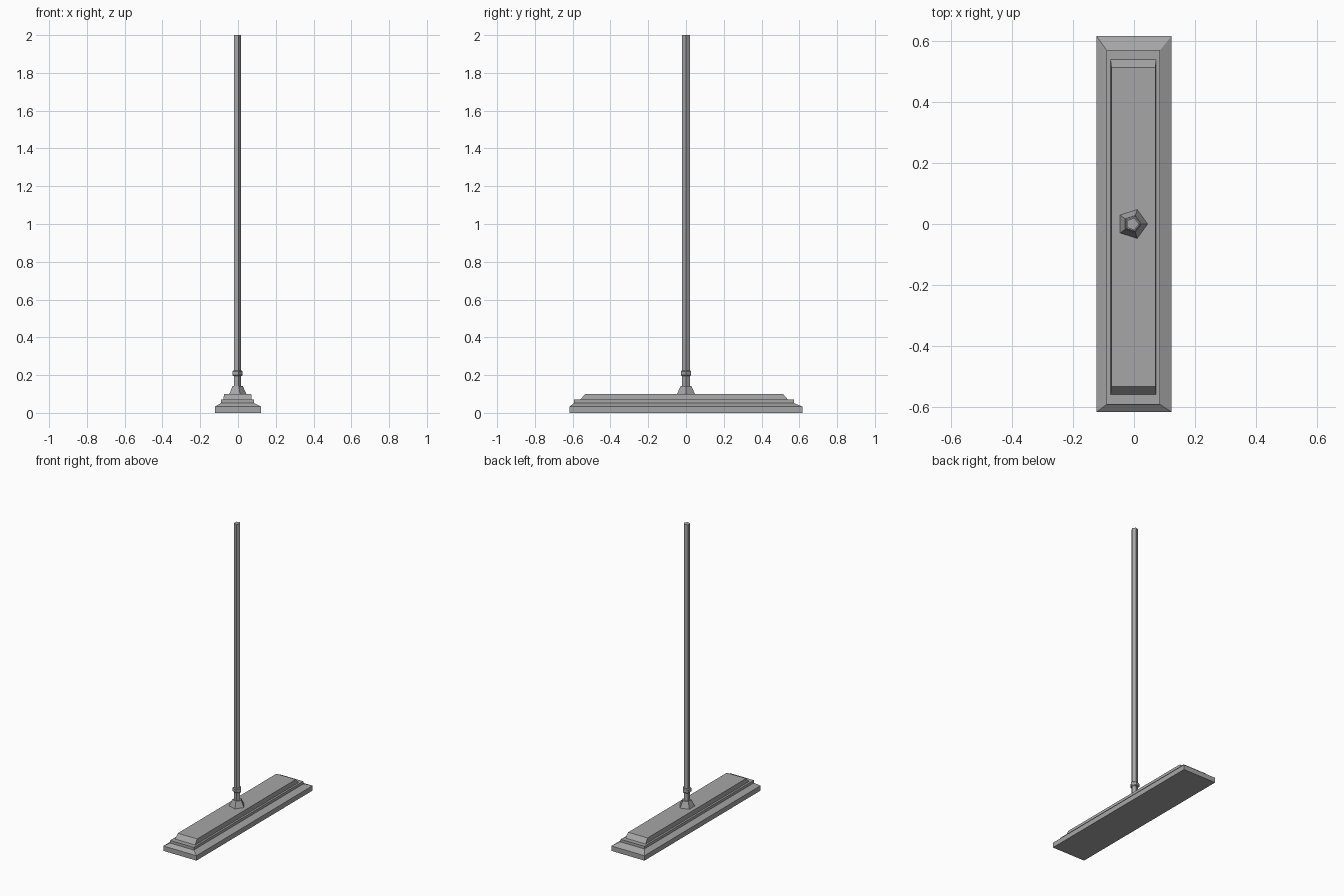
import bpy, bmesh, math

cube = bpy.data.objects.get("Cube")
if cube:
    bpy.data.objects.remove(cube, do_unlink=True)

grey = bpy.data.materials.new("mid_grey")
grey.use_nodes = True
COLOUR = (0.38, 0.38, 0.38, 1)
grey.diffuse_color = COLOUR
grey.node_tree.nodes["Principled BSDF"].inputs["Base Color"].default_value = COLOUR


def loft(name, rings):
    """Join matching rings of points, bottom to top, into a capped solid."""
    bm = bmesh.new()
    loops = [[bm.verts.new(p) for p in ring] for ring in rings]
    n = len(loops[0])
    for low, high in zip(loops, loops[1:]):
        for i in range(n):
            j = (i + 1) % n
            bm.faces.new((low[i], low[j], high[j], high[i]))
    bm.faces.new(loops[0][::-1])
    bm.faces.new(loops[-1])
    bmesh.ops.recalc_face_normals(bm, faces=bm.faces)
    mesh = bpy.data.meshes.new(name)
    bm.to_mesh(mesh)
    bm.free()
    mesh.materials.append(grey)
    obj = bpy.data.objects.new(name, mesh)
    bpy.context.collection.objects.link(obj)
    return obj


def rect(hx, hy, z, cx=0.0, cy=0.0):
    return [(cx + sx * hx, cy + sy * hy, z)
            for sx, sy in ((-1, -1), (1, -1), (1, 1), (-1, 1))]


def pentagon(r, z, cx=-0.005):
    return [(cx + r * math.cos(math.tau * i / 5), r * math.sin(math.tau * i / 5), z)
            for i in range(5)]


# Wide pad with sloped shoulders
loft("mop_pad", [rect(0.123, 0.617, 0), rect(0.123, 0.617, 0.033),
                 rect(0.088, 0.582, 0.052, -0.002, -0.011)])
# Stepped holder above the pad
loft("pad_holder", [rect(0.088, 0.582, 0.052, -0.002, -0.011),
                    rect(0.088, 0.582, 0.07, -0.002, -0.011)])
loft("top_plate", [rect(0.075, 0.55, 0.07, -0.002, -0.01),
                   rect(0.072, 0.524, 0.1, -0.002, -0.01)])
# Five-sided socket, handle and collar
loft("handle_socket", [pentagon(0.05, 0.1), pentagon(0.03, 0.142)])
loft("handle", [pentagon(0.021, 0.142), pentagon(0.021, 2)])
loft("handle_collar", [pentagon(0.024, 0.195), pentagon(0.029, 0.2),
                       pentagon(0.029, 0.22), pentagon(0.024, 0.225)])
